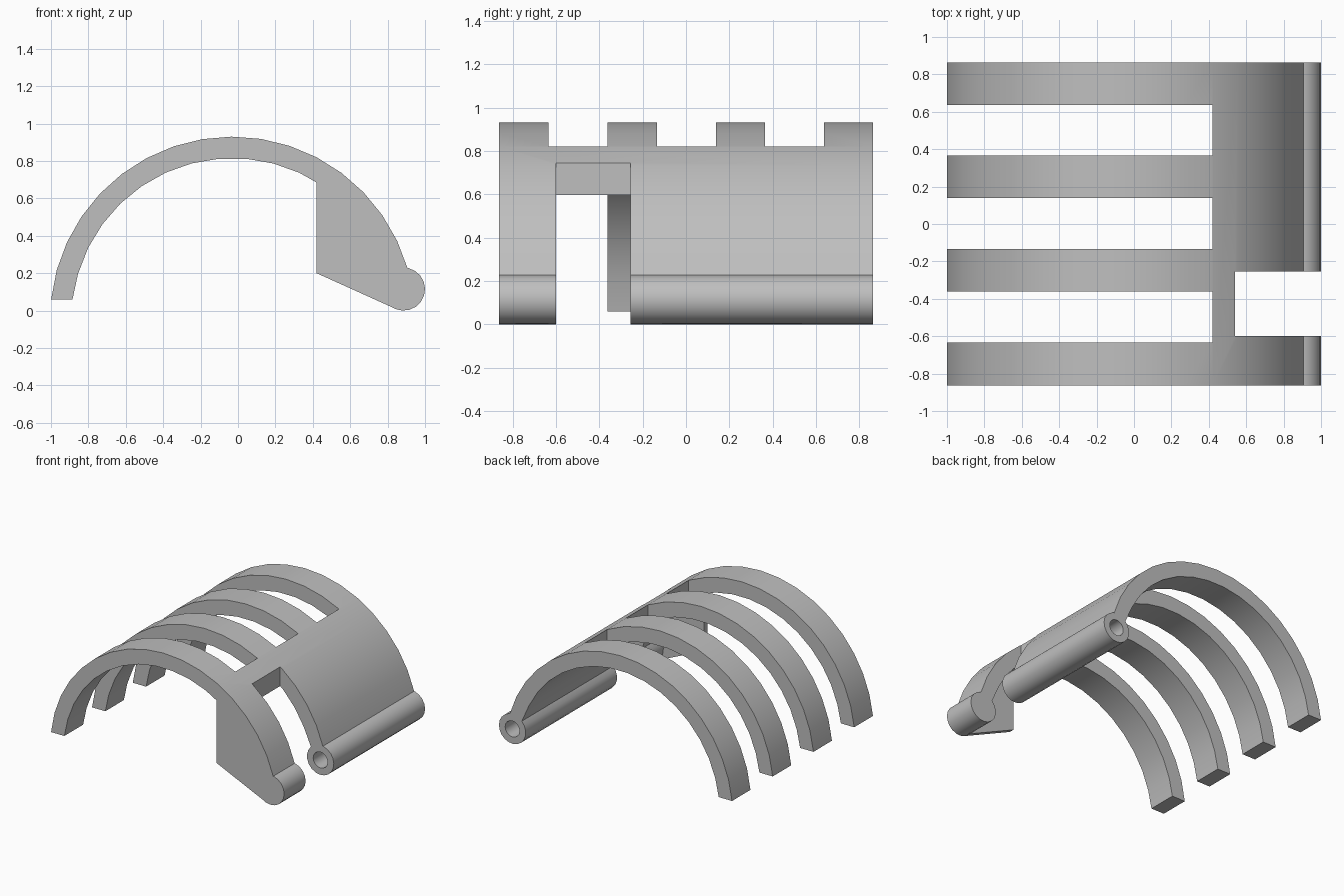
import bpy, bmesh
from math import cos, sin, radians
from mathutils import Matrix

if "Cube" in bpy.data.objects:
    bpy.data.objects.remove(bpy.data.objects["Cube"], do_unlink=True)

HALF = 0.863                 # half length along y
ARCH = (-0.03, -0.045)       # arch centre in x, z
PIN = (0.885, 0.115)         # hinge centre in x, z
R_OUT, R_IN, R_PIN, R_HOLE = 0.975, 0.86, 0.115, 0.062

grey = bpy.data.materials.new("plain grey")
grey.use_nodes = True
grey.diffuse_color = (0.52, 0.52, 0.52, 1)
grey.node_tree.nodes["Principled BSDF"].inputs["Base Color"].default_value = (0.52, 0.52, 0.52, 1)


def arc(centre, radius, start, end, steps):
    """Points in x, z along an arc, angles in degrees."""
    angles = [radians(start + (end - start) * i / steps) for i in range(steps + 1)]
    return [(centre[0] + radius * cos(a), centre[1] + radius * sin(a)) for a in angles]


def extrude(bm, profile, y0, y1):
    """Add a closed prism of an x, z profile between two y positions."""
    face = bm.faces.new([bm.verts.new((x, y0, z)) for x, z in profile])
    moved = bmesh.ops.extrude_face_region(bm, geom=[face])["geom"]
    verts = [v for v in moved if isinstance(v, bmesh.types.BMVert)]
    bmesh.ops.translate(bm, verts=verts, vec=(0, y1 - y0, 0))


def rect(x0, x1, z0, z1):
    return [(x0, z0), (x1, z0), (x1, z1), (x0, z1)]


def make(name, prisms):
    bm = bmesh.new()
    for profile, y0, y1 in prisms:
        extrude(bm, profile, y0, y1)
    bmesh.ops.recalc_face_normals(bm, faces=bm.faces)
    mesh = bpy.data.meshes.new(name)
    bm.to_mesh(mesh)
    bm.free()
    mesh.materials.append(grey)
    obj = bpy.data.objects.new(name, mesh)
    bpy.context.collection.objects.link(obj)
    return obj


def combine(target, tool, operation):
    """Apply a boolean and discard the tool."""
    tool.hide_render = True
    mod = target.modifiers.new(operation.title(), "BOOLEAN")
    mod.operation, mod.object, mod.solver = operation, tool, "EXACT"
    bpy.context.view_layer.objects.active = target
    bpy.ops.object.modifier_apply(modifier=mod.name)
    bpy.data.objects.remove(tool, do_unlink=True)


# Arch shell with the hinge barrel along its right-hand edge
foot = [(-0.885, 0.06), (-0.999, 0.06)]
outer = arc(ARCH, R_OUT, 164.4, 16.2, 16)
barrel = arc(PIN, R_PIN, 76, -225, 16)
inner = arc(ARCH, R_IN, 26.2, 163.6, 14)
shell = make("ribbed_clip", [(foot + outer + barrel + inner, -HALF, HALF)])

# Slots between the ribs, the hinge gap and the blind pin hole
slots = [(rect(-1.2, 0.42, -0.2, 1.2), y - 0.136, y + 0.136) for y in (-0.497, 0.002, 0.501)]
combine(shell, make("slot_cutter", slots), "DIFFERENCE")
gap = (rect(0.54, 1.2, -0.2, 1.2), -0.60, -0.255)
combine(shell, make("gap_cutter", [gap]), "DIFFERENCE")
hole = (arc(PIN, R_HOLE, 0, 337.5, 15), -0.40, HALF + 0.1)
combine(shell, make("pin_hole_cutter", [hole]), "DIFFERENCE")

# Thin end plate under the front rib
plate = [(0.83, 0.015), (0.42, 0.20)] + arc(ARCH, 0.92, 60.7, 16, 6) + [PIN]
combine(shell, make("end_plate", [(plate, -HALF, -HALF + 0.04)]), "UNION")

# Smooth curves, sharp edges
bpy.ops.object.select_all(action="DESELECT")
shell.select_set(True)
bpy.context.view_layer.objects.active = shell
bpy.ops.object.shade_smooth_by_angle(angle=radians(30))
